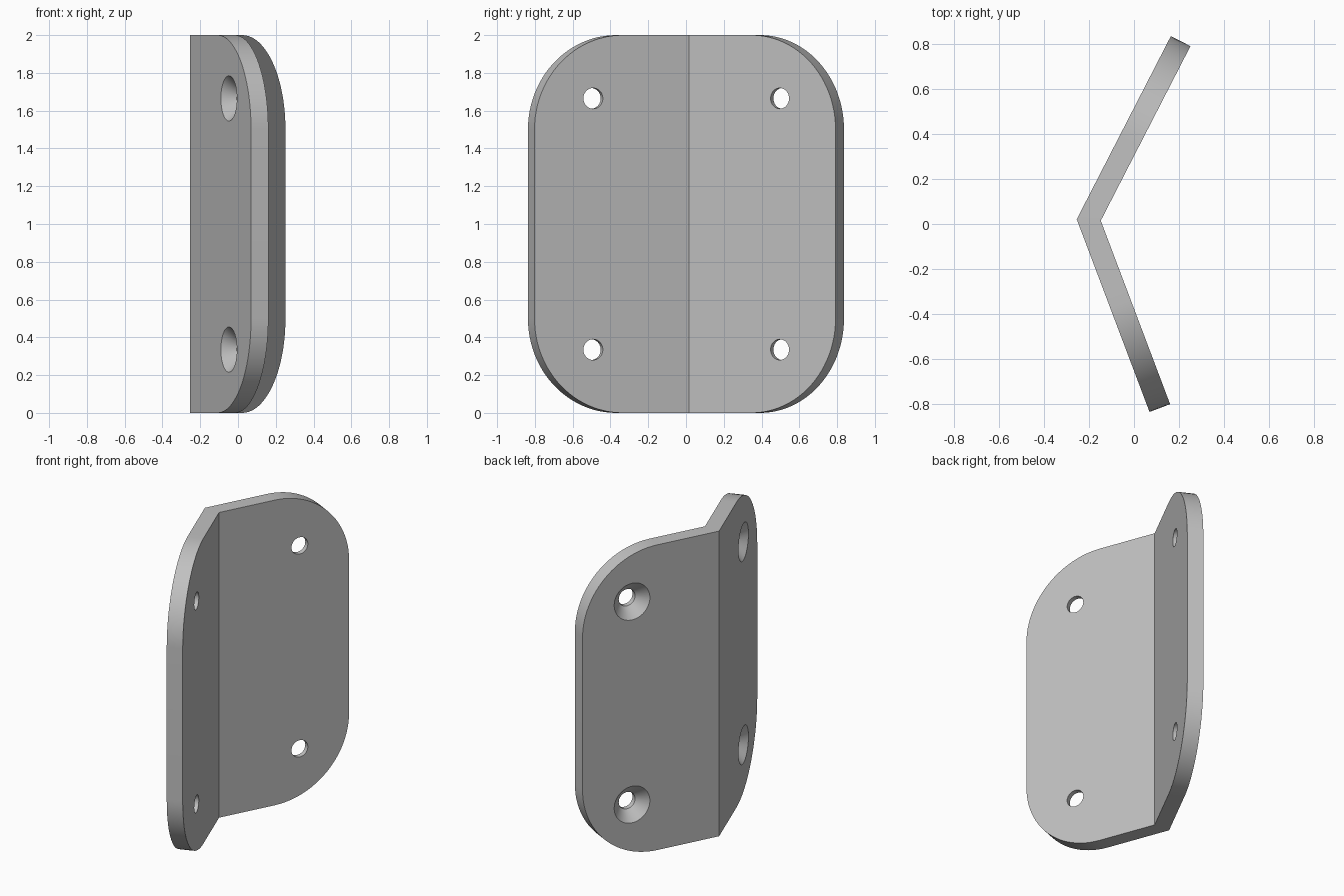
import bpy, bmesh
from math import sin, cos, pi, radians
from mathutils import Vector

cube = bpy.data.objects.get("Cube")
if cube:
    bpy.data.objects.remove(cube)

THICK, LENGTH, HEIGHT, CORNER = 0.098, 0.917, 2.0, 0.5
HOLE_R, SINK_R, HOLE_S = 0.055, 0.12, 0.585
APEX = Vector((-0.255, 0.021, 0))
UP = Vector((0, 0, 1))
ARC, SIDES = 24, 48


def leg(angle, side):
    """Direction along a leg and its normal toward the inner face."""
    a = radians(angle)
    return Vector((sin(a), side * cos(a), 0)), Vector((cos(a), -side * sin(a), 0))


legs = [leg(20.7, -1), leg(27.2, 1)]
bisector = (legs[0][1] + legs[1][1]).normalized()
miter = bisector * (THICK / bisector.dot(legs[0][1]))


def finish(bm, name):
    bmesh.ops.remove_doubles(bm, verts=bm.verts, dist=1e-5)
    bmesh.ops.recalc_face_normals(bm, faces=bm.faces)
    mesh = bpy.data.meshes.new(name)
    bm.to_mesh(mesh)
    bm.free()
    obj = bpy.data.objects.new(name, mesh)
    bpy.context.collection.objects.link(obj)
    return obj


# Bent plate: two round-cornered legs sharing a mitred fold
outline = [(0, 0)]
for cz, start in ((CORNER, -pi / 2), (HEIGHT - CORNER, 0)):
    for i in range(ARC + 1):
        a = start + i * pi / 2 / ARC
        outline.append((LENGTH - CORNER + CORNER * cos(a), cz + CORNER * sin(a)))
outline.append((0, HEIGHT))

bm = bmesh.new()
for along, normal in legs:
    outer, inner = [], []
    for s, z in outline:
        base = APEX + along * s + UP * z
        outer.append(bm.verts.new(base))
        inner.append(bm.verts.new(base + (miter if s == 0 else normal * THICK)))
    bm.faces.new(outer)
    bm.faces.new(inner)
    for i in range(len(outline) - 1):
        bm.faces.new((outer[i], outer[i + 1], inner[i + 1], inner[i]))
plate = finish(bm, "bent_plate")

# Countersunk screw holes, wide on the outer face
profile = [(-0.01, SINK_R + 0.01), (SINK_R - HOLE_R, HOLE_R), (THICK + 0.03, HOLE_R)]
bm = bmesh.new()
for along, normal in legs:
    for z in (0.335, HEIGHT - 0.335):
        centre = APEX + along * HOLE_S + UP * z
        rings = []
        for depth, r in profile:
            rings.append([bm.verts.new(centre + normal * depth
                                       + along * r * cos(2 * pi * k / SIDES)
                                       + UP * r * sin(2 * pi * k / SIDES))
                          for k in range(SIDES)])
        bm.faces.new(rings[0])
        bm.faces.new(rings[-1])
        for a, b in zip(rings, rings[1:]):
            for k in range(SIDES):
                n = (k + 1) % SIDES
                bm.faces.new((a[k], a[n], b[n], b[k]))
cutter = finish(bm, "screw_hole_cutter")
cutter.hide_render = True

# One plain grey
grey = bpy.data.materials.new("plain_grey")
grey.use_nodes = True
colour = (0.53, 0.53, 0.53, 1)
grey.diffuse_color = colour
grey.node_tree.nodes["Principled BSDF"].inputs["Base Color"].default_value = colour
plate.data.materials.append(grey)
cutter.data.materials.append(grey)

# Cut the holes, then smooth the curved edges
cut = plate.modifiers.new("screw_holes", 'BOOLEAN')
cut.operation = 'DIFFERENCE'
cut.solver = 'EXACT'
cut.object = cutter
bpy.ops.object.select_all(action='DESELECT')
plate.select_set(True)
bpy.context.view_layer.objects.active = plate
bpy.ops.object.modifier_apply(modifier=cut.name)
bpy.data.objects.remove(cutter)
bpy.ops.object.shade_smooth_by_angle(angle=radians(20))
